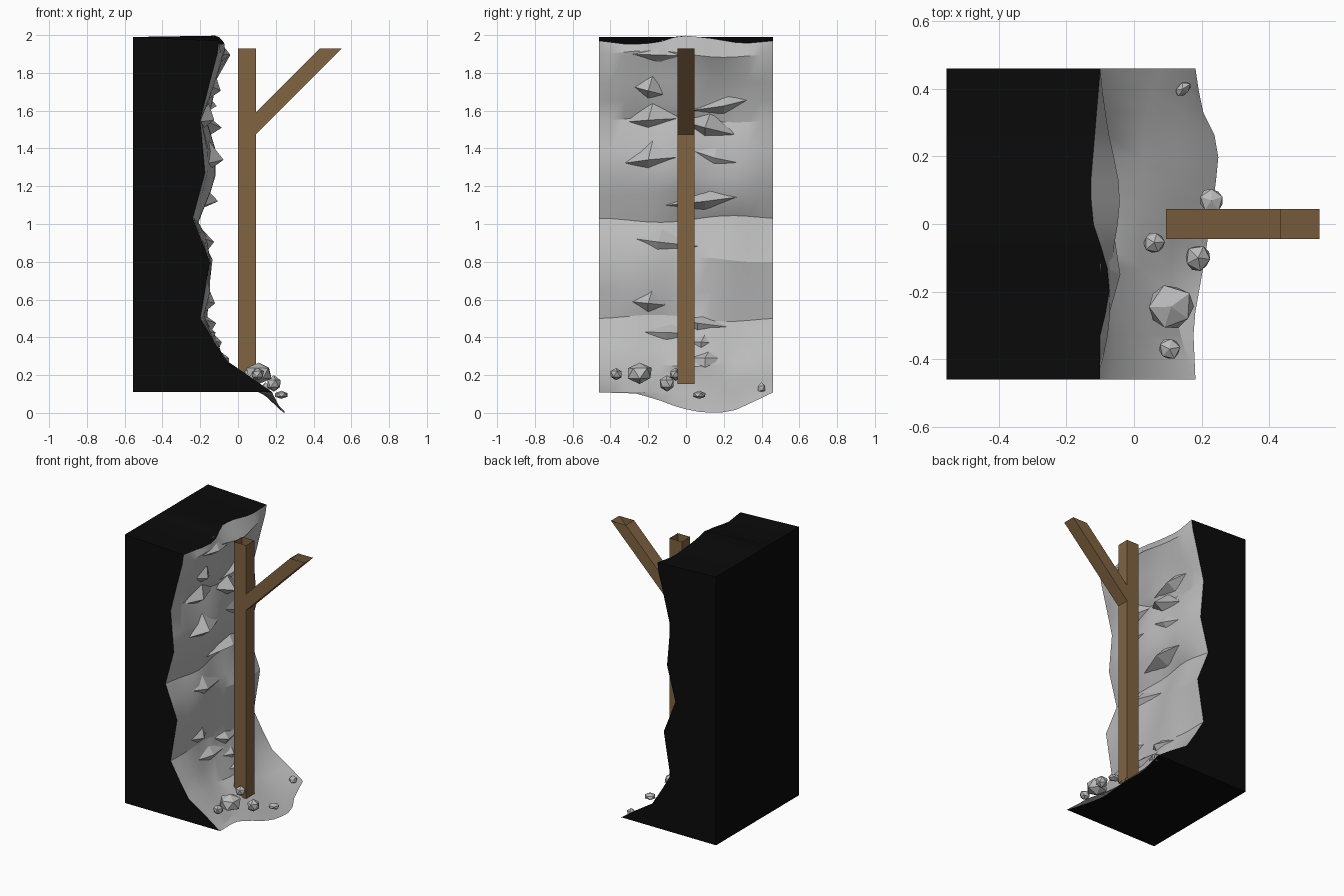
import bpy, bmesh, math, random
from mathutils import Vector

if "Cube" in bpy.data.objects:
    bpy.data.objects.remove(bpy.data.objects["Cube"])
random.seed(4)


def material(name, rgb):
    m = bpy.data.materials.new(name)
    m.diffuse_color = (*rgb, 1)
    m.use_nodes = True
    m.node_tree.nodes["Principled BSDF"].inputs["Base Color"].default_value = m.diffuse_color
    return m


STONE = material("grey stone", (0.5, 0.5, 0.5))
DARK = material("black backing", (0.003, 0.003, 0.003))
WOOD = material("brown timber", (0.22, 0.125, 0.055))


def make(name, verts, faces, mat, smooth=False, fix=False):
    me = bpy.data.meshes.new(name)
    me.from_pydata([tuple(v) for v in verts], [], faces)
    me.materials.append(mat)
    ob = bpy.data.objects.new(name, me)
    bpy.context.collection.objects.link(ob)
    if fix:
        bm = bmesh.new()
        bm.from_mesh(me)
        bmesh.ops.remove_doubles(bm, verts=bm.verts, dist=1e-5)
        bmesh.ops.recalc_face_normals(bm, faces=bm.faces)
        bm.to_mesh(me)
        bm.free()
    if smooth:
        bpy.ops.object.select_all(action='DESELECT')
        ob.select_set(True)
        bpy.context.view_layer.objects.active = ob
        bpy.ops.object.shade_smooth_by_angle(angle=math.radians(28))
    return ob


def lerp(t, pts):
    """Piecewise linear lookup through (key, value) points."""
    if t <= pts[0][0]:
        return pts[0][1]
    for (a, u), (b, v) in zip(pts, pts[1:]):
        if t <= b:
            return u + (v - u) * (t - a) / (b - a)
    return pts[-1][1]


W, BACK, BASE = 0.46, -0.555, 0.11
# wall profile at the cut ends and at the middle: (height, x)
END = [(.11, .18), (.18, .08), (.27, -.06), (.38, -.13), (.5, -.2), (.8, -.15), (1.03, -.24),
       (1.27, -.175), (1.55, -.2), (1.75, -.15), (1.9, -.11), (1.97, -.1)]
MID = [(.11, .11), (.18, .01), (.27, -.07), (.38, -.12), (.5, -.18), (.65, -.15), (.8, -.15), (1.03, -.21),
       (1.15, -.15), (1.4, -.12), (1.55, -.19), (1.75, -.11), (1.9, -.06), (1.97, -.09)]
TOP_X = [(-.46, -.1), (-.3, -.1), (-.23, -.07), (-.12, -.08), (0, -.12), (.1, -.13), (.46, -.1)]
TOP_Z = [(-.46, 1.97), (-.3, 1.95), (-.15, 1.96), (-.03, 2.0), (.12, 1.985), (.3, 1.955), (.46, 1.97)]
FOOT_X = [(-.46, .182), (-.3, .175), (-.1, .21), (.1, .24), (.2, .25), (.26, .24), (.34, .2), (.46, .182)]
FOOT_Z = [(-.46, .108), (-.27, .104), (-.15, .07), (-.03, .025), (.08, .003), (.17, 0), (.25, .01), (.36, .06), (.46, .108)]


def wall_x(y, z):
    w = max(0, math.cos(math.pi * y / (2 * W))) ** 0.7
    bump = 0.02 * math.sin(9 * y + 7 * z) * math.sin(11 * z - 5 * y)
    return lerp(z, END) * (1 - w) + lerp(z, MID) * w + w * bump


# rock face: height field with a foot apron and a ragged top
COLS = 14
ys = [-W + 2 * W * i / COLS for i in range(COLS + 1)]
zs = [.11, .18, .27, .38, .5, .65, .8, .92, 1.03, 1.15, 1.27, 1.4, 1.55, 1.65, 1.75, 1.9]
grid = []
for i, y in enumerate(ys):
    col = [Vector((lerp(y, FOOT_X), y, lerp(y, FOOT_Z)))]
    for k, z in enumerate(zs):
        inner = 0 < i < COLS and k > 0
        zz = z + (0.025 * math.sin(6 * y + 2.3 * k) * math.cos(math.pi * y / (2 * W)) if inner else 0)
        col.append(Vector((wall_x(y, z), y, zz)))
    col.append(Vector((lerp(y, TOP_X), y, lerp(y, TOP_Z))))
    grid.append(col)
R = len(grid[0])
faces = [(i * R + k, (i + 1) * R + k, (i + 1) * R + k + 1, i * R + k + 1)
         for i in range(COLS) for k in range(R - 1)]
make("rock_face", [v for c in grid for v in c], faces, STONE, smooth=True)

# jagged ledges: left y, right y, left z, right z, tip y, reach, rise
ledges = [(-.32, -.02, 1.54, 1.56, -.2, .07, .11), (-.05, .34, 1.59, 1.66, .2, .06, .06),
          (-.04, .27, 1.55, 1.47, .1, .08, .08), (-.34, .03, 1.32, 1.36, -.2, .06, .13),
          (-.19, .33, 1.09, 1.15, .1, .07, .06), (-.33, .08, .93, .88, -.15, .035, .08),
          (-.3, -.1, .59, .57, -.2, .035, .1), (-.27, .1, .43, .42, -.1, .04, .06),
          (-.04, .26, .5, .45, .06, .04, .04), (-.05, .17, .38, .37, .08, .03, .06),
          (-.32, 0, 1.9, 1.89, -.15, .03, .08), (-.29, -.1, 1.73, 1.68, -.2, .05, .1),
          (0, .2, .29, .29, .1, .03, .05), (0, .4, 1.4, 1.3, .15, .03, .12)]
verts, faces = [], []
for a, b, za, zb, t, reach, rise in ledges:
    zt = (za + zb) / 2
    n = len(verts)
    for y, z, out in ((a, za, -.012), (b, zb, -.012), (t, zt, reach), (t + .03, zt + rise, -.01), (t, zt - .05, -.012)):
        verts.append((wall_x(y, z) + out, y, z))
    faces += [(n, n + 2, n + 3), (n + 2, n + 1, n + 3), (n, n + 4, n + 2), (n + 4, n + 1, n + 2)]
make("rock_ledges", verts, faces, STONE)

# black backing: cut sides, back, cap and underside
verts, faces = [], []


def add(*pts):
    faces.append(tuple(range(len(verts), len(verts) + len(pts))))
    verts.extend(pts)


for c in (grid[0], grid[-1]):
    add(Vector((BACK, c[0].y, BASE)), *c[1:], Vector((BACK, c[0].y, 1.99)))
for p, q in zip(grid, grid[1:]):
    lo = [Vector((BACK, c[0].y, BASE)) for c in (p, q)]
    hi = [Vector((BACK, c[0].y, 1.99)) for c in (p, q)]
    add(lo[0], lo[1], q[1], p[1])
    add(hi[0], hi[1], q[-1], p[-1])
    add(lo[0], lo[1], hi[1], hi[0])
make("backing_block", verts, faces, DARK, fix=True)


# timber: open-ended square tubes
def tube(name, low, high):
    """low/high: the (x, z) pair of the two edges at each end."""
    h = 0.045
    v = [(x, y, z) for ring in (low, high)
         for (x, z), y in ((ring[0], -h), (ring[1], -h), (ring[1], h), (ring[0], h))]
    make(name, v, [(i, (i + 1) % 4, (i + 1) % 4 + 4, i + 4) for i in range(4)], WOOD)


tube("post", ((0, .155), (.095, .155)), ((0, 1.93), (.095, 1.93)))
tube("brace", ((.095, 1.59), (.095, 1.475)), ((.435, 1.93), (.55, 1.93)))

# loose stones on the apron: x, y, z, radius, vertical squash
stones = [(.105, -.37, .205, .036, 1), (.11, -.245, .21, .073, .85), (.19, -.1, .155, .043, 1),
          (.06, -.055, .205, .036, 1), (.23, .07, .095, .04, .55), (.145, .4, .13, .03, 1)]
for i, (x, y, z, r, s) in enumerate(stones):
    bpy.ops.mesh.primitive_ico_sphere_add(subdivisions=1, radius=r, location=(x, y, z))
    ob = bpy.context.object
    ob.name = f"loose_stone_{i + 1}"
    ob.scale = (1, .65 if i == 5 else 1, s)
    ob.rotation_euler = (0, 0, random.uniform(0, 6))
    for v in ob.data.vertices:
        v.co *= random.uniform(.88, 1.05)
    ob.data.materials.append(STONE)
